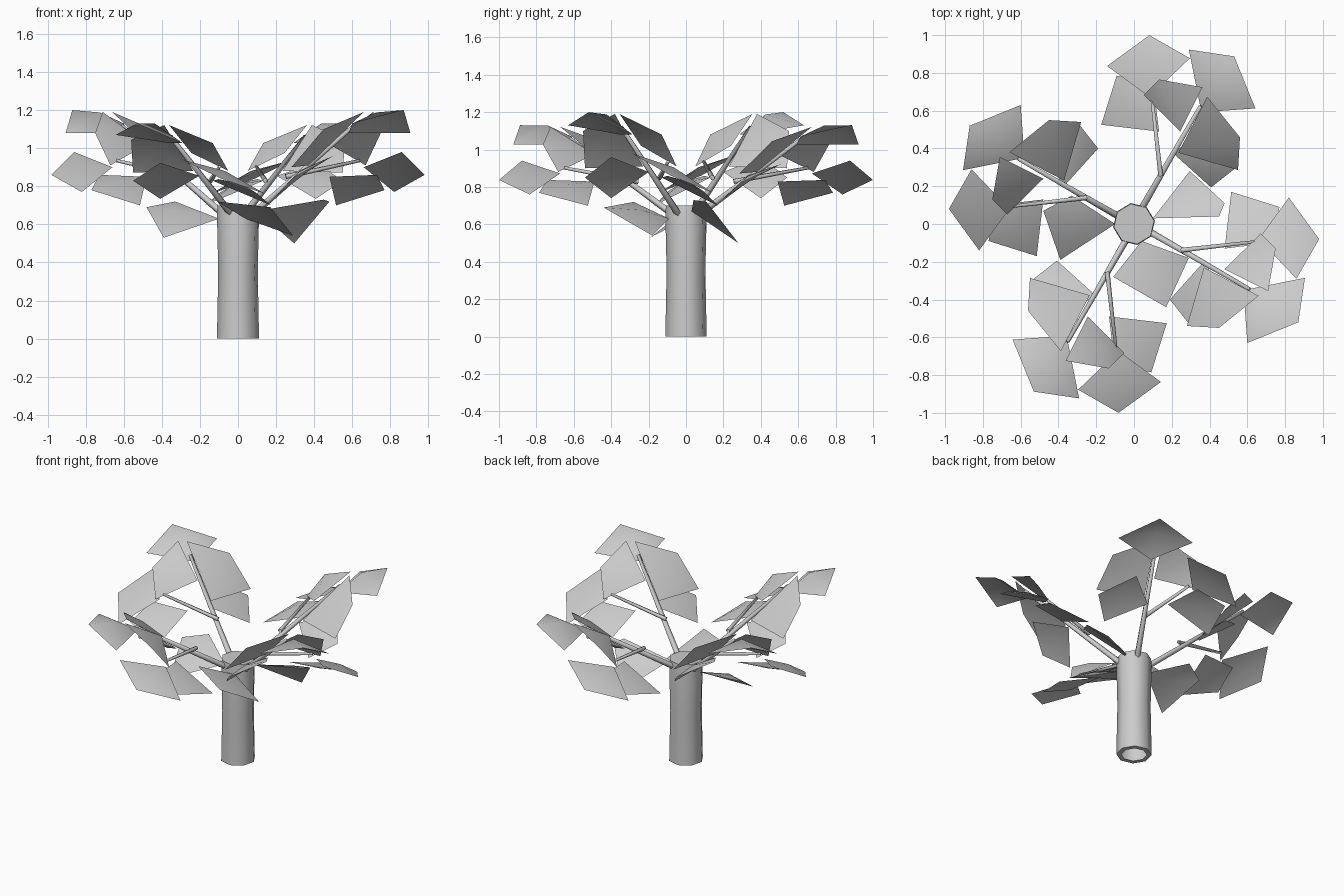
import bpy, math
from mathutils import Vector, Matrix

if "Cube" in bpy.data.objects:
    bpy.data.objects.remove(bpy.data.objects["Cube"])

def make(name, verts, faces, smooth=True):
    me = bpy.data.meshes.new(name)
    me.from_pydata([tuple(v) for v in verts], [], faces)
    for p in me.polygons:
        p.use_smooth = smooth
    ob = bpy.data.objects.new(name, me)
    bpy.context.collection.objects.link(ob)
    return ob

def leaf(name, pts, bulge=0.035):
    # fan of triangles round a slightly raised centre
    pts = [Vector(p) for p in pts]
    n = len(pts)
    c = sum(pts, Vector()) / n
    area = sum(a.x * b.y - b.x * a.y for a, b in zip(pts, pts[1:] + pts[:1]))
    if area < 0:
        pts.reverse()
    nor = sum(((a - c).cross(b - c) for a, b in zip(pts, pts[1:] + pts[:1])), Vector()).normalized()
    return make(name, pts + [c + nor * bulge], [(i, (i + 1) % n, n) for i in range(n)])

def branch(name, a, b, r0, r1, sides=5):
    a, b = Vector(a), Vector(b)
    q = (b - a).to_track_quat('Z', 'Y')
    vs = []
    for p, r in ((a, r0), (b, r1)):
        for i in range(sides):
            t = 2 * math.pi * i / sides
            vs.append(p + q @ Vector((r * math.cos(t), r * math.sin(t), 0)))
    fs = [(i, (i + 1) % sides, sides + (i + 1) % sides, sides + i) for i in range(sides)]
    fs.append(tuple(range(sides, 2 * sides)))
    return make(name, vs, fs)

# Trunk: octagonal column with a slight waist, inset top and open-ringed foot
N = 8
profile = [(0.08, 0), (0.112, 0), (0.105, 0.35), (0.112, 0.66), (0.108, 0.70), (0.075, 0.70)]
tv, tf = [], []
for r, z in profile:
    for i in range(N):
        t = 2 * math.pi * (i + 0.2) / N
        tv.append((r * math.cos(t), r * math.sin(t), z))
for k in range(len(profile) - 1):
    for i in range(N):
        j = (i + 1) % N
        tf.append((k * N + i, k * N + j, (k + 1) * N + j, (k + 1) * N + i))
tf.append(tuple(range((len(profile) - 1) * N, len(profile) * N)))
trunk = make("trunk", tv, tf)
bpy.context.view_layer.objects.active = trunk
trunk.select_set(True)
bpy.ops.object.shade_smooth_by_angle(angle=math.radians(50))

# Leaves of one bough, in the +x quadrant
LEAVES = {
    "side_tip_leaf": [(0.82, 0.14, 0.77), (0.98, -0.08, 0.86), (0.86, -0.29, 0.98), (0.66, -0.08, 0.90)],
    "main_tip_leaf": [(0.60, -0.63, 1.13), (0.87, -0.52, 1.20), (0.905, -0.285, 1.08), (0.58, -0.35, 1.08)],
    "main_under_leaf": [(0.66, -0.38, 1.19), (0.45, -0.55, 1.10), (0.28, -0.54, 0.90), (0.37, -0.23, 0.91)],
    "inner_under_leaf": [(0.19, -0.40, 0.74), (0.30, -0.54, 0.85), (0.50, -0.40, 0.96), (0.37, -0.20, 0.88)],
    "upper_leaf": [(0.71, -0.355, 1.19), (0.75, -0.13, 1.08), (0.67, -0.05, 0.91), (0.48, -0.24, 1.02)],
    "low_leaf": [(0.515, 0.17, 0.70), (0.77, 0.09, 0.78), (0.73, -0.10, 0.86), (0.48, -0.13, 0.85)],
}
FORK = (0.25, -0.14, 0.85)

# Four boughs round the trunk; the front and back pair sit a little flatter
for k in range(4):
    rot = Matrix.Rotation(k * math.pi / 2, 3, 'Z')
    s, w = (1.0, 1.0) if k % 2 == 0 else (0.86, 1.02)
    def place(p):
        return rot @ Vector((p[0] * w, p[1] * w, 0.7 + (p[2] - 0.7) * s))
    branch(f"main_branch_{k}", place((0.06, -0.03, 0.64)), place((0.61, -0.345, 1.12)), 0.02, 0.011)
    branch(f"side_branch_{k}", place(FORK), place((0.64, -0.095, 0.935)), 0.014, 0.009)
    for name, pts in LEAVES.items():
        leaf(f"{name}_{k}", [place(p) for p in pts], 0.07 if name == "main_tip_leaf" else 0.03)

# Single leaves sprouting from the top of the trunk
leaf("trunk_leaf_left", [(-0.48, 0.07, 0.69), (-0.39, -0.19, 0.53), (-0.10, 0.0, 0.63), (-0.33, 0.15, 0.72)])
leaf("trunk_leaf_right", [(0.10, 0.03, 0.67), (0.45, 0.04, 0.73), (0.48, 0.11, 0.72), (0.295, 0.28, 0.50)])
leaf("trunk_leaf_front", [(0.04, -0.09, 0.63), (0.29, -0.18, 0.54), (0.17, -0.44, 0.69), (-0.11, -0.28, 0.72)])
